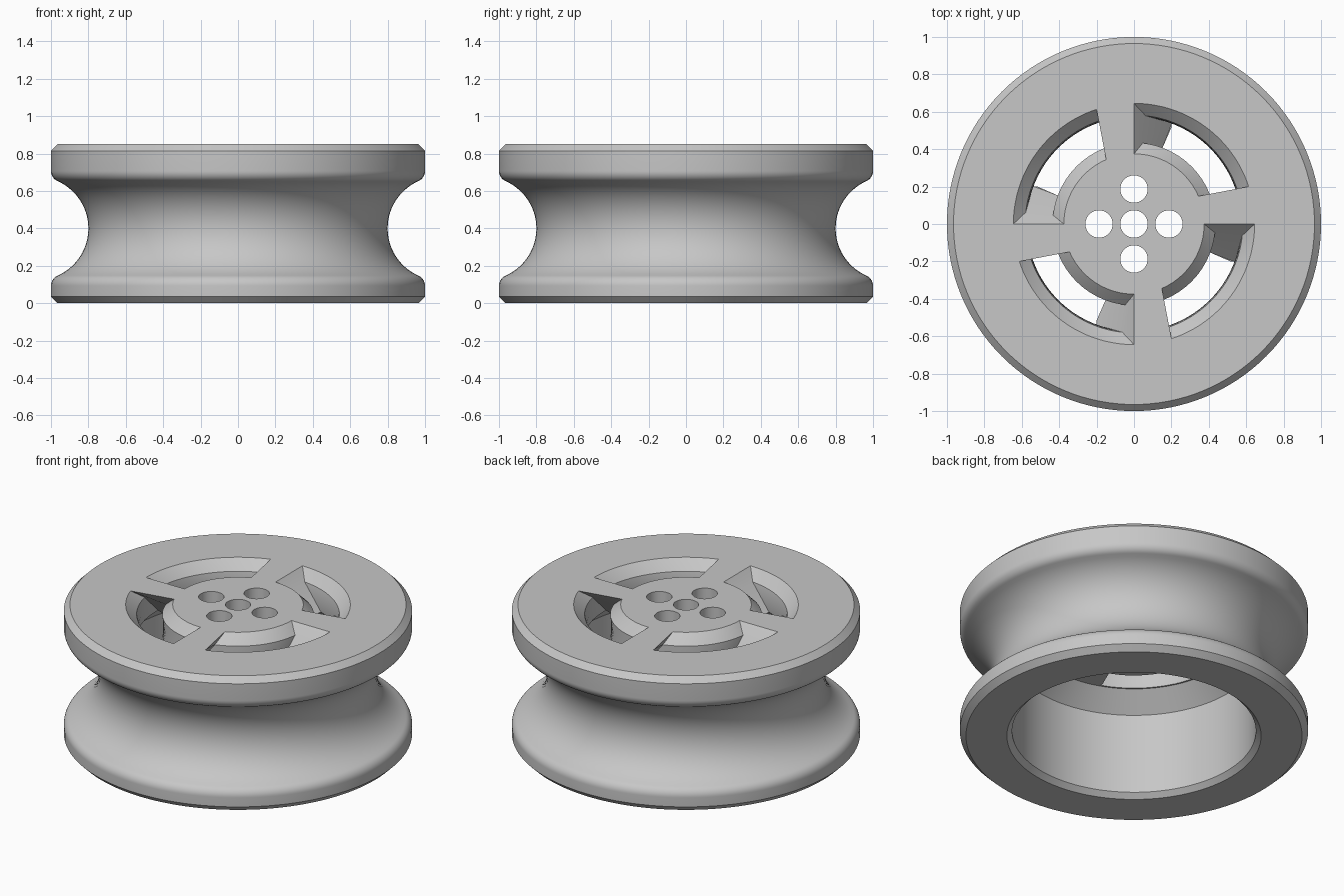
import bpy, bmesh
from math import cos, sin, radians, tau, atan2, sqrt

if "Cube" in bpy.data.objects:
    bpy.data.objects.remove(bpy.data.objects["Cube"], do_unlink=True)

grey = bpy.data.materials.new("plain_grey")
grey.use_nodes = True
grey.diffuse_color = (0.57, 0.57, 0.57, 1)
grey.node_tree.nodes["Principled BSDF"].inputs["Base Color"].default_value = grey.diffuse_color


def loft(name, rings):
    """Skin a stack of equal-length point rings and cap both ends."""
    bm = bmesh.new()
    loops = [[bm.verts.new(p) for p in ring] for ring in rings]
    n = len(loops[0])
    for a, b in zip(loops, loops[1:]):
        for i in range(n):
            j = (i + 1) % n
            bm.faces.new((a[i], a[j], b[j], b[i]))
    bm.faces.new(loops[0])
    bm.faces.new(loops[-1])
    bmesh.ops.recalc_face_normals(bm, faces=bm.faces[:])
    mesh = bpy.data.meshes.new(name)
    bm.to_mesh(mesh)
    bm.free()
    mesh.materials.append(grey)
    obj = bpy.data.objects.new(name, mesh)
    bpy.context.collection.objects.link(obj)
    return obj


def circle(r, z, n, x=0, y=0):
    return [(x + r * cos(tau * i / n), y + r * sin(tau * i / n), z) for i in range(n)]


def arc(cx, cz, r, start, end, n):
    return [(cx + r * cos(start + (end - start) * i / n),
             cz + r * sin(start + (end - start) * i / n)) for i in range(n + 1)]


# Wheel profile: recessed underside, bore, flanges, round groove with filleted lips
top, ceiling = 0.85, 0.65
mid, groove_x, groove_r, lip = 0.4, 1.076, 0.276, 0.06
dx = groove_x - (1 - lip)
dz = sqrt((groove_r + lip) ** 2 - dx ** 2)
tilt = atan2(dz, dx)
half_turn = tau / 2
profile = [(0.587, ceiling), (0.7, 0.54), (0.7, 0.03), (0.73, 0), (0.965, 0), (1, 0.035)]
profile += arc(1 - lip, mid - dz, lip, 0, tilt, 8)
profile += arc(groove_x, mid, groove_r, half_turn + tilt, half_turn - tilt, 28)[1:-1]
profile += arc(1 - lip, mid + dz, lip, -tilt, 0, 8)
profile += [(1, top - 0.035), (0.965, top)]
wheel = loft("grooved_wheel", [circle(r, z, 128) for r, z in profile])


# Slanted, chamfered arc slots that twist as they go down
def slot_ring(z, outer, inner, turn, n=28):
    depth = max(0, top - z)
    twist = -20.5 * depth / (top - ceiling)
    ring = []
    for r, end, order in ((outer, 18.1, 1), (inner, 23.4, -1)):
        angles = [radians(90 + (end - 90) * i / n + twist + turn) for i in range(n + 1)]
        ring += [(r * cos(a), r * sin(a), z) for a in angles[::order]]
    return ring


cutters = []
for k in range(4):
    cutters.append(loft("slot_cutter", [
        slot_ring(z, outer, inner, 90 * k) for z, outer, inner in
        ((top + 0.02, 0.645, 0.375), (top, 0.645, 0.375),
         (top - 0.06, 0.582, 0.435), (ceiling - 0.03, 0.582, 0.435))]))

# Five round through holes in the hub
for x, y in ((0, 0), (1, 0), (-1, 0), (0, 1), (0, -1)):
    cutters.append(loft("hole_cutter", [
        circle(0.073, z, 40, x * 0.187, y * 0.187) for z in (ceiling - 0.05, top + 0.05)]))

# Cut the openings, then smooth the round surfaces
bpy.ops.object.select_all(action="DESELECT")
bpy.context.view_layer.objects.active = wheel
wheel.select_set(True)
for cutter in cutters:
    cutter.hide_render = True
    cut = wheel.modifiers.new("opening", "BOOLEAN")
    cut.operation = "DIFFERENCE"
    cut.solver = "EXACT"
    cut.object = cutter
    bpy.ops.object.modifier_apply(modifier=cut.name)
    bpy.data.objects.remove(cutter, do_unlink=True)
bpy.ops.object.shade_smooth_by_angle(angle=radians(30))
